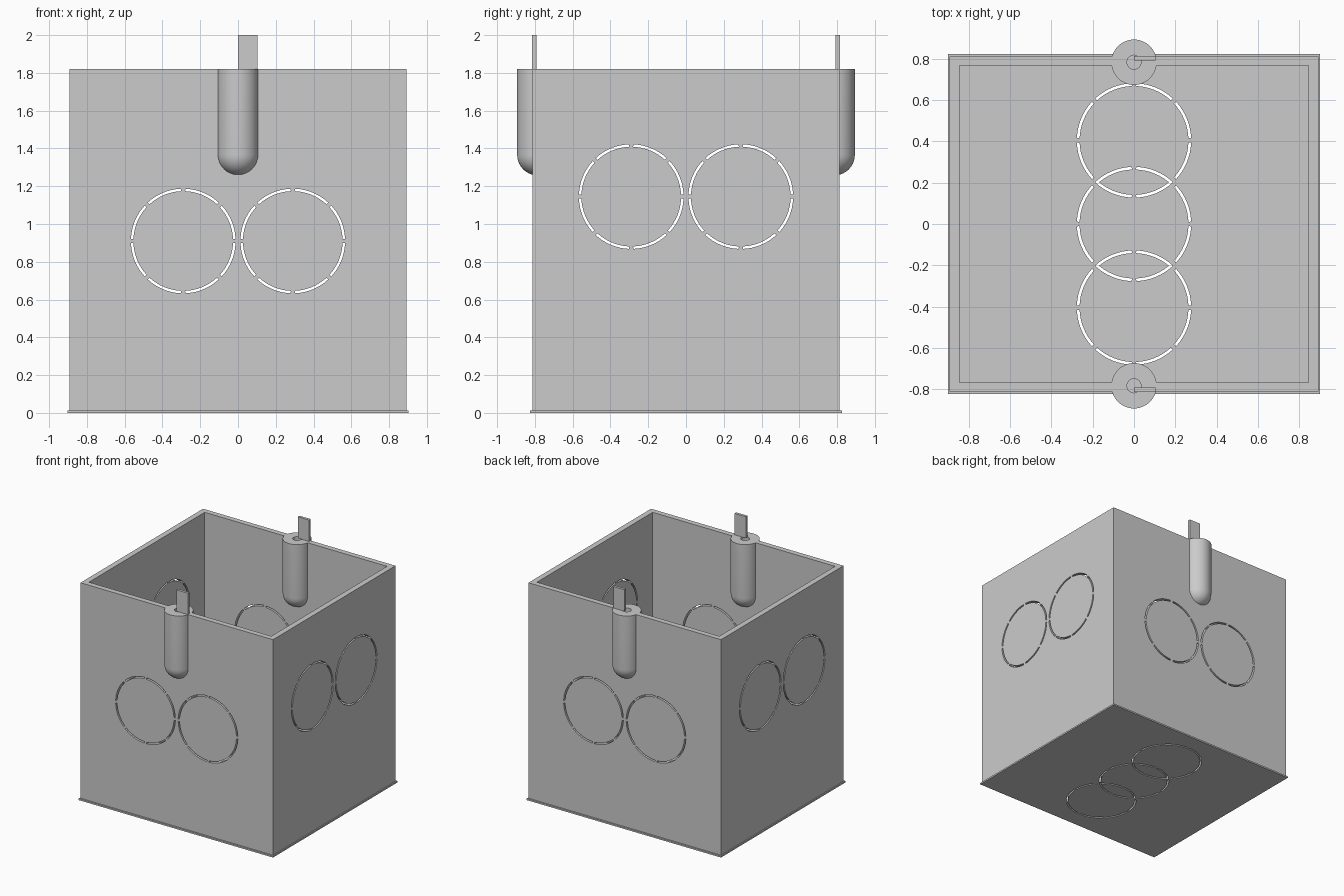
import bpy, bmesh
from math import pi, sin, cos, radians
from mathutils import Matrix, Euler

cube = bpy.data.objects.get("Cube")
if cube:
    bpy.data.objects.remove(cube, do_unlink=True)

grey = bpy.data.materials.new("light grey")
grey.use_nodes = True
COLOUR = (0.6, 0.6, 0.6, 1)
grey.diffuse_color = COLOUR
grey.node_tree.nodes["Principled BSDF"].inputs["Base Color"].default_value = COLOUR


def make_object(name, bm):
    bmesh.ops.recalc_face_normals(bm, faces=bm.faces)
    mesh = bpy.data.meshes.new(name)
    bm.to_mesh(mesh)
    bm.free()
    mesh.materials.append(grey)
    obj = bpy.data.objects.new(name, mesh)
    bpy.context.collection.objects.link(obj)
    return obj


def bridge(bm, a, b):
    n = len(a)
    for i in range(n):
        bm.faces.new((a[i], a[(i + 1) % n], b[(i + 1) % n], b[i]))


def stack(name, loops):
    """Skin a list of point loops and cap both ends."""
    bm = bmesh.new()
    rings = [[bm.verts.new(p) for p in loop] for loop in loops]
    for a, b in zip(rings, rings[1:]):
        bridge(bm, a, b)
    bm.faces.new(rings[0])
    bm.faces.new(rings[-1])
    return make_object(name, bm)


def rect(hx, hy, z):
    return [(-hx, -hy, z), (hx, -hy, z), (hx, hy, z), (-hx, hy, z)]


def circle(r, y, z, n=48):
    return [(r * cos(2 * pi * i / n), y + r * sin(2 * pi * i / n), z) for i in range(n)]


def combine(target, tool, operation):
    tool.hide_render = True
    mod = target.modifiers.new("combine", 'BOOLEAN')
    mod.operation = operation
    mod.solver = 'EXACT'
    mod.object = tool
    bpy.context.view_layer.objects.active = target
    bpy.ops.object.modifier_apply(modifier=mod.name)
    bpy.data.objects.remove(tool, do_unlink=True)


def ring_cutter(centre, turn, depth):
    """Eight arc-shaped prisms forming a dashed ring."""
    bm = bmesh.new()
    inner, outer, gap, steps = 0.264, 0.277, 0.04, 8
    for k in range(8):
        start, span = k * pi / 4 + gap, pi / 4 - 2 * gap
        rows = []
        for i in range(steps + 1):
            a = start + span * i / steps
            rows.append([bm.verts.new((r * cos(a), r * sin(a), z)) for r, z in
                         ((inner, -depth), (outer, -depth), (outer, depth), (inner, depth))])
        for a, b in zip(rows, rows[1:]):
            bridge(bm, a, b)
        bm.faces.new(rows[0])
        bm.faces.new(rows[-1])
    bm.transform(Matrix.Translation(centre) @ Euler([radians(t) for t in turn]).to_matrix().to_4x4())
    return make_object("ring_cutter", bm)


# Open box with thin base lip
TOP = 1.82
box = stack("open_box", [rect(0.902, 0.825, 0), rect(0.902, 0.825, 0.013),
                         rect(0.893, 0.812, 0.013), rect(0.893, 0.812, TOP),
                         rect(0.846, 0.767, TOP), rect(0.846, 0.767, 0.046)])

# Round-bottomed sockets in the front and back walls
R = 0.11
for side in (-1, 1):
    y = side * 0.784
    dome = [circle(R * sin(a), y, 1.367 - R * cos(a))
            for a in (pi / 2 * k / 10 for k in range(1, 11))]
    dome.insert(0, circle(0.002, y, 1.257))
    combine(box, stack("socket", dome + [circle(R, y, TOP)]), 'UNION')
    combine(box, stack("socket_hole", [circle(0.034, y, 1.37, 32),
                                       circle(0.034, y, TOP + 0.1, 32)]), 'DIFFERENCE')

# Dashed rings through the walls and the floor
for s in (-0.29, 0.29):
    combine(box, ring_cutter((s, 0, 0.91), (90, 0, 0), 1), 'DIFFERENCE')
    combine(box, ring_cutter((0, s, 1.145), (90, 0, 90), 1), 'DIFFERENCE')
for y in (-0.405, 0, 0.405):
    combine(box, ring_cutter((0, y, 0), (0, 0, 0), 0.2), 'DIFFERENCE')

bpy.ops.object.select_all(action='DESELECT')
box.select_set(True)
bpy.context.view_layer.objects.active = box
bpy.ops.object.shade_smooth_by_angle(angle=radians(30))

# Thin upright tabs on the sockets
for side, name in ((-1, "front_tab"), (1, "back_tab")):
    bm = bmesh.new()
    bmesh.ops.create_cube(bm, size=1)
    bm.transform(Matrix.Translation((0.052, side * 0.803, (TOP + 2) / 2))
                 @ Matrix.Diagonal((0.104, 0.022, 2 - TOP, 1)))
    make_object(name, bm)
